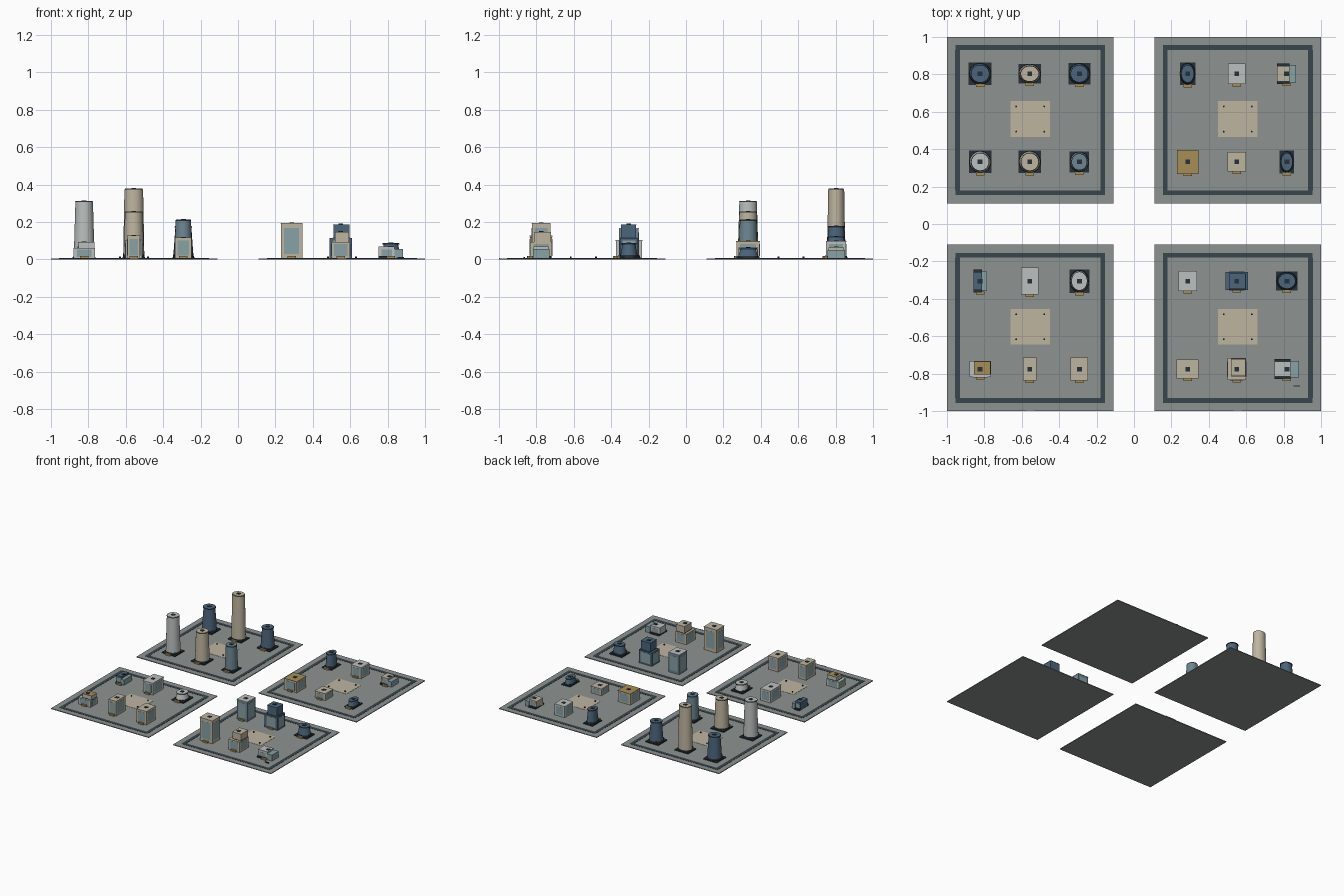
import bpy, bmesh
from mathutils import Matrix

if "Cube" in bpy.data.objects:
    bpy.data.objects.remove(bpy.data.objects["Cube"])

COLORS = {
    "ground": (.27, .29, .28), "road": (.04, .06, .075), "beige": (.52, .46, .35),
    "blue": (.07, .13, .20), "pale": (.50, .53, .52), "gold": (.38, .27, .09),
    "glass": (.25, .36, .38), "dark": (.02, .03, .04), "steel": (.15, .24, .29)}
MATS = {}
for n, c in COLORS.items():
    MATS[n] = bpy.data.materials.new(n)
    MATS[n].diffuse_color = (*c, 1)
Z0 = .006  # top of the ground plates


def finish(bm, name, color):
    me = bpy.data.meshes.new(name)
    bm.to_mesh(me)
    bm.free()
    ob = bpy.data.objects.new(name, me)
    me.materials.append(MATS[color])
    bpy.context.collection.objects.link(ob)
    return ob


def box(name, x, y, z, w, d, h, color):
    """Box centred on x, y and standing on z."""
    bm = bmesh.new()
    bmesh.ops.create_cube(bm, size=1, matrix=Matrix.Translation((x, y, z + h / 2))
                          @ Matrix.Diagonal((w, d, h, 1)))
    return finish(bm, name, color)


def drum(name, x, y, z, w, d, h, color, top=1.0, sides=32):
    """Elliptical frustum standing on z."""
    bm = bmesh.new()
    bmesh.ops.create_cone(bm, cap_ends=True, segments=sides, radius1=.5, radius2=.5 * top, depth=1,
                          matrix=Matrix.Translation((x, y, z + h / 2)) @ Matrix.Diagonal((w, d, h, 1)))
    ob = finish(bm, name, color)
    bpy.context.view_layer.objects.active = ob
    ob.select_set(True)
    bpy.ops.object.shade_smooth_by_angle()
    ob.select_set(False)
    return ob


def entrance(x, y, d):
    box("entrance_canopy", x, y - d / 2 - .005, Z0, .045, .016, .012, "gold")


def roof_unit(x, y, z):
    box("roof_unit", x, y, z, .026, .024, .004, "dark")


def windows(x, y, z, w, d, h):
    # one glass panel on each of the four sides
    zz, hh, t = z + .13 * h, .75 * h, .002
    for s in (-1, 1):
        box("window_panel", x, y + s * d / 2, zz, w * .7, t, hh, "glass")
        box("window_panel", x + s * w / 2, y, zz, t, d * .7, hh, "glass")


def round_tower(x, y, w, d, top_z, color, taper=.84):
    box("tower_plinth", x, y, Z0, w, d, .008, "dark")
    drum("tower_skirt", x, y, Z0, w * .98, d * .98, min(.02, top_z * .2), "dark", .94)
    drum("tower_body", x, y, Z0, w * .93, d * .93, top_z - Z0 - .008, color, taper)
    drum("tower_rim", x, y, top_z - .009, w * .8, d * .8, .004, "dark")
    drum("tower_roof", x, y, top_z - .006, w * .76, d * .76, .004, color)
    roof_unit(x, y, top_z - .003)
    entrance(x, y, d)


def block(x, y, w, d, top_z, color, roof):
    h = top_z - Z0 - .006
    box("block_body", x, y, Z0, w * .97, d * .97, h, color)
    windows(x, y, Z0, w * .97, d * .97, h)
    box("block_roof", x, y, top_z - .006, w, d, .004, roof)
    roof_unit(x, y, top_z - .003)
    entrance(x, y, d)


def stepped(x, y, w, d, low_z, top_z, color, roof, uw, ud, ox=0, oy=0):
    box("lower_tier", x, y, Z0, w, d, low_z - Z0, color)
    windows(x, y, Z0, w, d, low_z - Z0)
    box("lower_roof_line", x + ox, y + oy, low_z, uw + .004, ud + .004, .002, "dark")
    box("upper_tier", x + ox, y + oy, low_z, uw, ud, top_z - low_z - .005, color)
    box("upper_roof", x + ox, y + oy, top_z - .005, uw + .003, ud + .003, .003, roof)
    roof_unit(x, y, top_z - .002)
    entrance(x, y, d)


def winged(x, y, main_w, wing_w, d, main_z, wing_z, color):
    w = main_w + wing_w
    mx = x - w / 2 + main_w / 2
    box("wing_plinth", mx, y, Z0, main_w, d + .006, .012, "dark")
    box("main_hall", mx, y, Z0, main_w, d * .8, main_z - Z0, color)
    box("side_wing", x + w / 2 - wing_w / 2, y, Z0, wing_w, d * .88, wing_z - Z0, "glass")
    box("hall_window", mx, y - d * .4, Z0 + .01, main_w * .65, .002, main_z * .55, "glass")
    box("hall_window", mx, y + d * .4, Z0 + .01, main_w * .65, .002, main_z * .55, "glass")
    roof_unit(x, y, main_z - .001)
    entrance(x, y, d)


# four district plates: ground, ring road, plaza with corner posts
C = .555
for sx in (-1, 1):
    for sy in (-1, 1):
        cx, cy = sx * C, sy * C
        box("district_plate", cx, cy, 0, .89, .89, Z0, "ground")
        for s in (-1, 1):
            box("ring_road", cx, cy + s * .388, Z0, .80, .026, .0015, "road")
            box("ring_road", cx + s * .388, cy, Z0, .026, .75, .0015, "road")
        py = cy + .006
        box("plaza", cx, py, Z0, .21, .19, .0015, "beige")
        for i in (-1, 1):
            for j in (-1, 1):
                drum("plaza_post", cx + i * .075, py + j * .067, Z0, .01, .01, .01, "dark", sides=8)
    box("edge_marker", sx * C, -.997, Z0, .045, .006, .002, "pale")

# back left district: round towers
for x, y, w, d, z, c, t in (
        (-.822, .803, .123, .118, .205, "blue", .78), (-.557, .803, .122, .105, .38, "beige", .88),
        (-.292, .803, .118, .115, .18, "blue", .78), (-.822, .332, .12, .12, .315, "pale", .84),
        (-.557, .332, .12, .12, .257, "beige", .84), (-.292, .332, .105, .112, .215, "steel", .84),
        # round buildings in the other districts
        (.287, .803, .085, .12, .125, "blue", .75), (.817, .332, .078, .122, .062, "blue", .72),
        (-.292, -.305, .107, .126, .07, "pale", .72), (.817, -.305, .115, .103, .09, "blue", .72)):
    round_tower(x, y, w, d, z, c, t)

# square blocks
for x, y, w, d, z, c, r in (
        (.549, .803, .095, .11, .10, "pale", "pale"), (.287, .332, .117, .127, .10, "beige", "gold"),
        (.549, .332, .098, .105, .065, "beige", "beige"), (-.557, -.305, .092, .143, .105, "pale", "pale"),
        (-.557, -.775, .07, .123, .13, "beige", "beige"), (-.292, -.775, .092, .123, .12, "beige", "beige"),
        (.287, -.305, .097, .107, .17, "steel", "pale"), (.287, -.775, .118, .102, .197, "beige", "beige")):
    block(x, y, w, d, z, c, r)

# stepped buildings
stepped(-.822, -.775, .113, .086, .06, .095, "pale", "gold", .085, .065, .012, .005)
stepped(.549, -.305, .118, .098, .115, .19, "blue", "blue", .085, .08, .004, -.002)
stepped(.549, -.775, .1, .118, .092, .15, "beige", "beige", .075, .09, .008, .008)

# low halls with a side wing
winged(.815, .803, .065, .035, .105, .065, .05, "beige")
winged(-.822, -.305, .045, .028, .118, .068, .05, "blue")
winged(.817, -.775, .085, .045, .1, .068, .055, "pale")
box("bench", .87, -.865, Z0, .035, .006, .008, "dark")

for m in bpy.data.materials:
    if m.users and not m.is_grease_pencil:
        m.use_nodes = True
        m.node_tree.nodes["Principled BSDF"].inputs["Base Color"].default_value = m.diffuse_color
